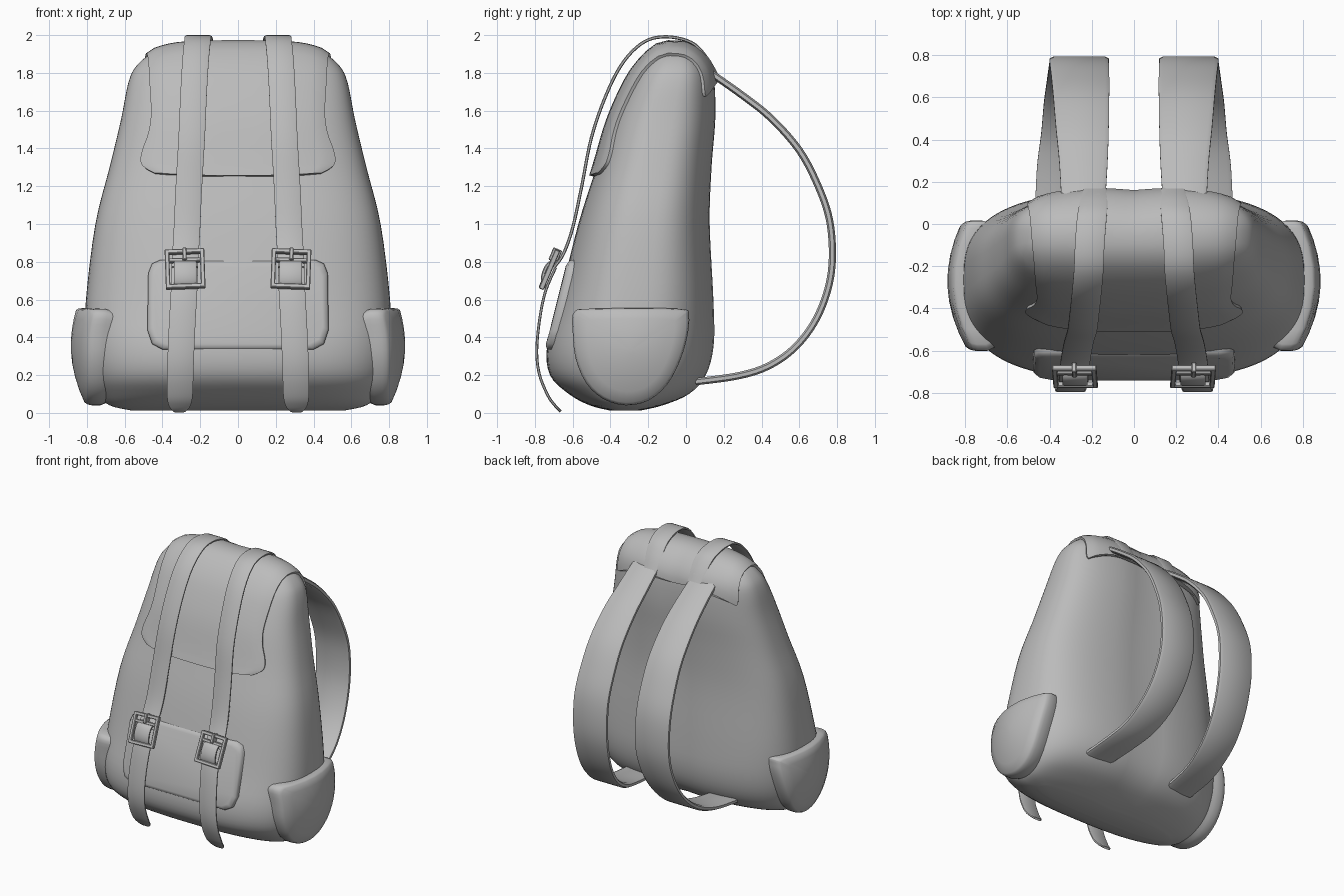
import bpy, bmesh, math
from mathutils import Vector, Matrix
from mathutils.bvhtree import BVHTree

cube = bpy.data.objects.get("Cube")
if cube:
    bpy.data.objects.remove(cube, do_unlink=True)

grey = bpy.data.materials.new("plain_grey")
grey.use_nodes = True
grey.diffuse_color = (0.5, 0.5, 0.5, 1)
grey.node_tree.nodes["Principled BSDF"].inputs["Base Color"].default_value = (0.5, 0.5, 0.5, 1)


def finish(name, bm, angle=40):
    """Turn a bmesh into a smooth shaded object."""
    bmesh.ops.recalc_face_normals(bm, faces=bm.faces)
    mesh = bpy.data.meshes.new(name)
    bm.to_mesh(mesh)
    bm.free()
    mesh.materials.append(grey)
    ob = bpy.data.objects.new(name, mesh)
    bpy.context.collection.objects.link(ob)
    bpy.ops.object.select_all(action="DESELECT")
    ob.select_set(True)
    bpy.context.view_layer.objects.active = ob
    bpy.ops.object.shade_smooth_by_angle(angle=math.radians(angle))
    return ob


def loft(name, rings, angle=40):
    """Skin closed rings of points and cap both ends."""
    bm = bmesh.new()
    rows = [[bm.verts.new(p) for p in ring] for ring in rings]
    n = len(rows[0])
    for a, b in zip(rows, rows[1:]):
        for i in range(n):
            j = (i + 1) % n
            bm.faces.new((a[i], a[j], b[j], b[i]))
    bm.faces.new(rows[0])
    bm.faces.new(rows[-1])
    return finish(name, bm, angle)


def spline(points, steps):
    """Catmull-Rom curve through tuples of any size."""
    pts = [Vector(p) for p in points]
    pts = [pts[0]] + pts + [pts[-1]]
    out = []
    for a, b, c, d in zip(pts, pts[1:], pts[2:], pts[3:]):
        for k in range(steps):
            t = k / steps
            out.append(0.5 * (2 * b + (c - a) * t + (2 * a - 5 * b + 4 * c - d) * t * t
                              + (3 * b - a - 3 * c + d) * t ** 3))
    return out + [pts[-1]]


def ribbon(name, points, thick, steps=5):
    """Strap along (x, y, z, width) points, its width running along x."""
    path = spline(points, steps)
    rings = []
    for i, p in enumerate(path):
        d = path[min(i + 1, len(path) - 1)] - path[max(i - 1, 0)]
        normal = Vector((0, d[2], -d[1])).normalized()
        h, t = p[3] / 2, thick / 2
        section = [(-h, -t / 2), (-h + t, -t), (h - t, -t), (h, -t / 2),
                   (h, t / 2), (h - t, t), (-h + t, t), (-h, t / 2)]
        rings.append([Vector(p[:3]) + Vector((u, 0, 0)) + normal * v for u, v in section])
    return loft(name, rings, 50)


# Bag body: rounded sections given as height, half width, front y, back y
sections = [
    (0.012, 0.56, -0.40, -0.24), (0.04, 0.68, -0.51, -0.12), (0.10, 0.74, -0.62, 0.02),
    (0.20, 0.785, -0.72, 0.11), (0.36, 0.81, -0.735, 0.152), (0.60, 0.805, -0.67, 0.15),
    (1.0, 0.755, -0.57, 0.13), (1.3, 0.68, -0.475, 0.14), (1.55, 0.62, -0.40, 0.16),
    (1.75, 0.58, -0.31, 0.155), (1.84, 0.535, -0.25, 0.125), (1.905, 0.45, -0.19, 0.07),
    (1.94, 0.32, -0.14, 0.02), (1.95, 0.12, -0.10, -0.04)]
rings = []
for z, w, front, back in spline(sections, 4):
    ring = []
    for i in range(72):
        a = math.tau * i / 72
        c, s = math.cos(a), math.sin(a)
        x = w * math.copysign(abs(c) ** 0.72, c)
        y = (front + back) / 2 + (back - front) / 2 * math.copysign(abs(s) ** 0.72, s)
        if s > 0:
            y -= 0.018 * math.exp(-(x / 0.12) ** 2) * s
        ring.append((x, y, z))
    rings.append(ring)
body = loft("bag_body", rings, 60)
tree = BVHTree.FromPolygons([v.co for v in body.data.vertices],
                            [p.vertices[:] for p in body.data.polygons])

# Top flap draped over the body: angle around the bag in degrees, half width
flap_rows = [(55, 0.49), (60, 0.50), (75, 0.485), (95, 0.47), (120, 0.46), (145, 0.455),
             (165, 0.47), (182, 0.50), (193, 0.51), (198, 0.49), (201, 0.44)]
rings = []
for deg, half in spline(flap_rows, 4):
    ray = Vector((0, math.cos(math.radians(deg)), math.sin(math.radians(deg))))
    upper, lower = [], []
    for i in range(25):
        x = half * (i / 12 - 1)
        hit, normal, _, _ = tree.ray_cast(Vector((x, -0.1, 1.4)), ray)
        edge = 0.006 if i in (0, 24) else 0
        upper.append(hit + normal * (0.023 - edge))
        lower.append(hit - normal * 0.006)
    rings.append(upper + lower[::-1])
loft("top_flap", rings, 50)

# Front pocket: padded panel lying along the sloping front
outline = [(-0.40, 0.335), (0.40, 0.335), (0.455, 0.365), (0.48, 0.44), (0.475, 0.74),
           (0.455, 0.79), (0.41, 0.81), (-0.41, 0.81), (-0.455, 0.79), (-0.475, 0.74),
           (-0.48, 0.44), (-0.455, 0.365)]
rings = []
for inset, depth in ((0, 0.12), (0, 0.022), (0.008, 0.008), (0.03, 0)):
    ring = []
    for x, z in outline:
        x *= 1 - inset / 0.48
        z = 0.57 + (z - 0.57) * (1 - inset / 0.24)
        ring.append((x, -0.637 - (0.81 - z) * 0.255 + depth + 0.06 * x * x, z))
    rings.append(ring)
loft("front_pocket", rings, 50)

# Side pockets: domed shields hugging the lower sides
shield = [(-0.57, 0.55), (-0.30, 0.555), (-0.02, 0.55), (0.015, 0.52), (0.01, 0.42),
          (-0.03, 0.28), (-0.10, 0.15), (-0.20, 0.065), (-0.32, 0.04), (-0.44, 0.075),
          (-0.53, 0.16), (-0.585, 0.29), (-0.60, 0.43), (-0.60, 0.52)]
edge = spline(shield + shield[:1], 3)[:-1]
for side, label in ((1, "left"), (-1, "right")):
    rings = []
    for scale, depth in ((0.9, 0.16), (1, 0.075), (1, 0.03), (0.985, 0.01), (0.95, 0),
                         (0.75, 0), (0.5, 0), (0.25, 0), (0.05, 0)):
        ring = []
        for p in edge:
            y, z = -0.29 + (p[0] + 0.29) * scale, 0.33 + (p[1] - 0.33) * scale
            dome = 0.085 * ((y + 0.27) / 0.31) ** 2 + 0.07 * ((z - 0.36) / 0.3) ** 2
            ring.append((side * (0.885 - dome - depth), y, z))
        rings.append(ring)
    loft(label + "_side_pocket", rings, 60)

# Straps: (x, y, z, width) for the left side, mirrored for the right
shoulder = [(0.24, 0.13, 1.80, 0.21), (0.24, 0.30, 1.68, 0.23), (0.245, 0.45, 1.56, 0.25),
            (0.25, 0.60, 1.39, 0.265), (0.255, 0.70, 1.20, 0.275), (0.26, 0.76, 1.02, 0.28),
            (0.26, 0.775, 0.82, 0.28), (0.265, 0.75, 0.65, 0.275), (0.28, 0.68, 0.48, 0.265),
            (0.30, 0.57, 0.34, 0.255), (0.32, 0.43, 0.245, 0.24), (0.345, 0.27, 0.195, 0.23),
            (0.36, 0.05, 0.165, 0.22)]
closing = [(0.185, 0.165, 1.785, 0.11), (0.19, 0.11, 1.88, 0.13), (0.20, 0.03, 1.96, 0.14),
           (0.21, -0.10, 1.991, 0.14), (0.215, -0.22, 1.965, 0.14), (0.225, -0.33, 1.86, 0.14),
           (0.235, -0.42, 1.69, 0.14), (0.245, -0.50, 1.46, 0.14), (0.26, -0.552, 1.2, 0.14),
           (0.27, -0.60, 0.98, 0.14), (0.278, -0.65, 0.84, 0.14), (0.282, -0.70, 0.77, 0.14)]
tail = [(0.282, -0.69, 0.77, 0.14), (0.286, -0.745, 0.64, 0.14), (0.295, -0.777, 0.48, 0.14),
        (0.302, -0.79, 0.32, 0.14), (0.306, -0.775, 0.20, 0.14), (0.308, -0.73, 0.09, 0.135),
        (0.309, -0.69, 0.035, 0.11), (0.31, -0.663, 0.008, 0.06)]
loop = [(0.28, -0.68, 0.80, 0.12), (0.28, -0.725, 0.79, 0.12), (0.28, -0.753, 0.74, 0.12),
        (0.28, -0.757, 0.69, 0.12), (0.28, -0.735, 0.66, 0.12)]

# Buckle bars: centre x, centre z, size x, y, z in the buckle's own plane
bars = [(0, 0.10, 0.21, 0.028, 0.024), (0, -0.10, 0.21, 0.028, 0.024),
        (-0.093, 0, 0.024, 0.028, 0.20), (0.093, 0, 0.024, 0.028, 0.20),
        (0, 0.05, 0.17, 0.024, 0.022)]
prong = (0, 0.08, 0.022, 0.05, 0.07)

for side, label in ((1, "left"), (-1, "right")):
    for name, points, thick in (("shoulder_strap", shoulder, 0.038), ("closing_strap", closing, 0.017),
                                ("strap_tail", tail, 0.015), ("strap_loop", loop, 0.02)):
        ribbon(label + "_" + name, [(side * p[0],) + p[1:] for p in points], thick)
    place = (Matrix.Translation((side * 0.28, -0.712, 0.757))
             @ Matrix.Rotation(side * math.radians(2), 4, "Y")
             @ Matrix.Rotation(math.radians(-23), 4, "X"))
    bm = bmesh.new()
    for x, z, sx, sy, sz in bars + [prong]:
        bmesh.ops.create_cube(bm, size=1, matrix=place @ Matrix.Translation((x, -0.012, z))
                              @ Matrix.Diagonal((sx, sy, sz, 1)))
    bmesh.ops.bevel(bm, geom=bm.edges[:], offset=0.004, segments=1, affect="EDGES")
    finish(label + "_buckle", bm, 30)
